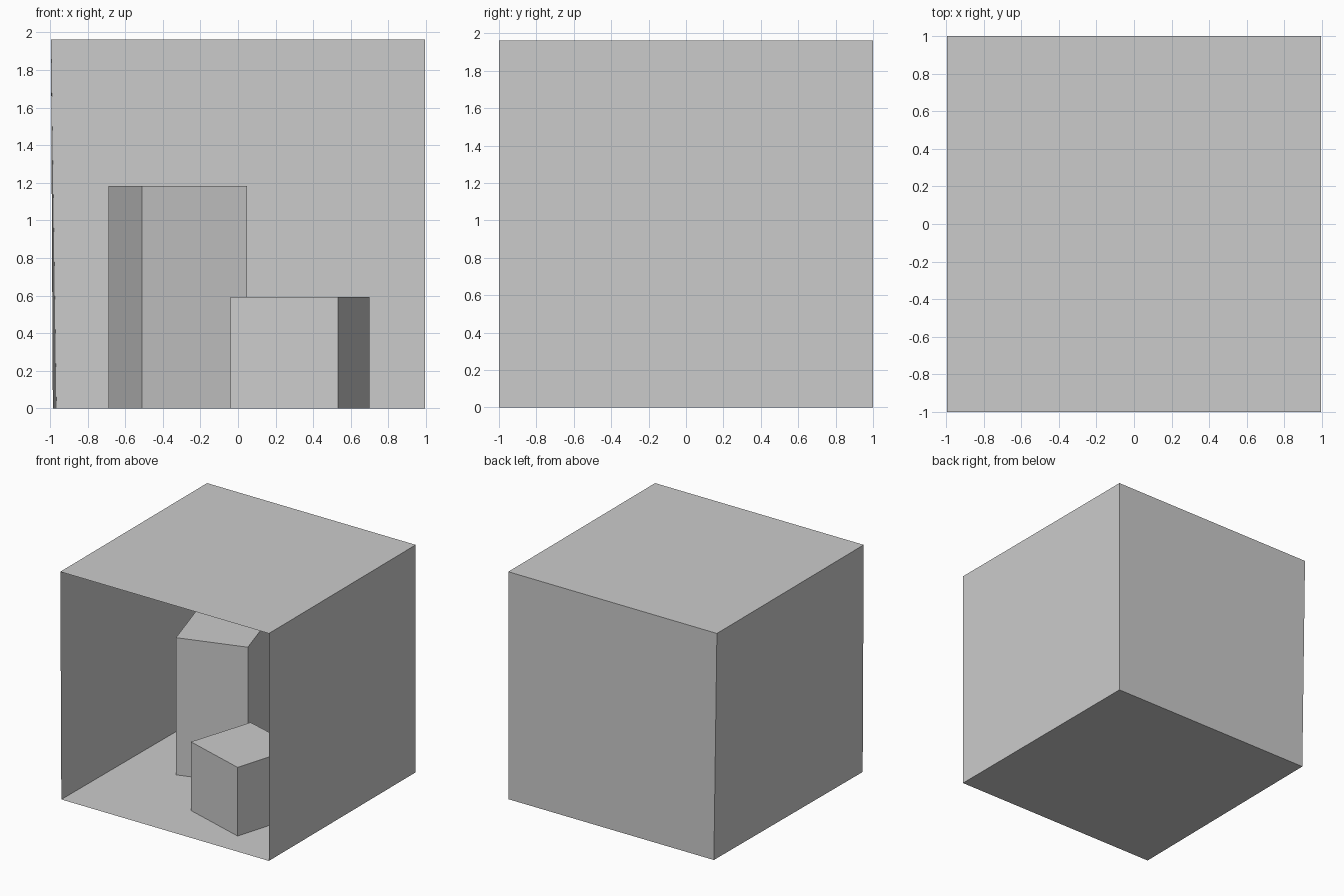
import bpy

if "Cube" in bpy.data.objects:
    bpy.data.objects.remove(bpy.data.objects["Cube"])

H = 1.961          # room height
R = 0.995          # half width


def mesh(name, verts, faces):
    me = bpy.data.meshes.new(name)
    me.from_pydata(verts, [], faces)
    me.update()
    ob = bpy.data.objects.new(name, me)
    bpy.context.collection.objects.link(ob)
    return ob


def block(name, base, h):
    # Upright block resting on the floor; base corners run anticlockwise
    verts = [(x, y, z) for z in (0, h) for x, y in base]
    sides = [(i, (i + 1) % 4, (i + 1) % 4 + 4, i + 4) for i in range(4)]
    return mesh(name, verts, sides + [(4, 5, 6, 7)])


# Room corners: the left wall leans slightly and tapers towards the back
fl, fr, br, bl = (-0.985, -1, 0), (R, -1, 0), (R, 1, 0), (-0.966, 1, 0)
tfl, tfr, tbr, tbl = (-R, -1, H), (R, -1, H), (R, 1, H), (-R, 1, H)

# Thin room panels facing inwards, front left open
panels = {
    "floor": (fl, fr, br, bl),
    "ceiling": (tfl, tbl, tbr, tfr),
    "back_wall": (bl, br, tbr, tbl),
    "right_wall": (br, fr, tfr, tbr),
    "left_wall": (fl, bl, tbl, tfl),
}
for name, corners in panels.items():
    mesh(name, corners, [(0, 1, 2, 3)])

# Lamp panel just under the ceiling
z = H - 0.01
mesh("ceiling_lamp", [(-0.227, -0.182, z), (-0.227, 0.192, z),
                      (0.236, 0.192, z), (0.236, -0.182, z)], [(0, 1, 2, 3)])

# Two turned blocks
block("short_block", [(0.532, -0.764), (0.70, -0.192),
                      (0.138, -0.025), (-0.039, -0.586)], 0.592)
block("tall_block", [(-0.512, -0.113), (0.049, 0.064),
                     (-0.128, 0.635), (-0.69, 0.458)], 1.183)
